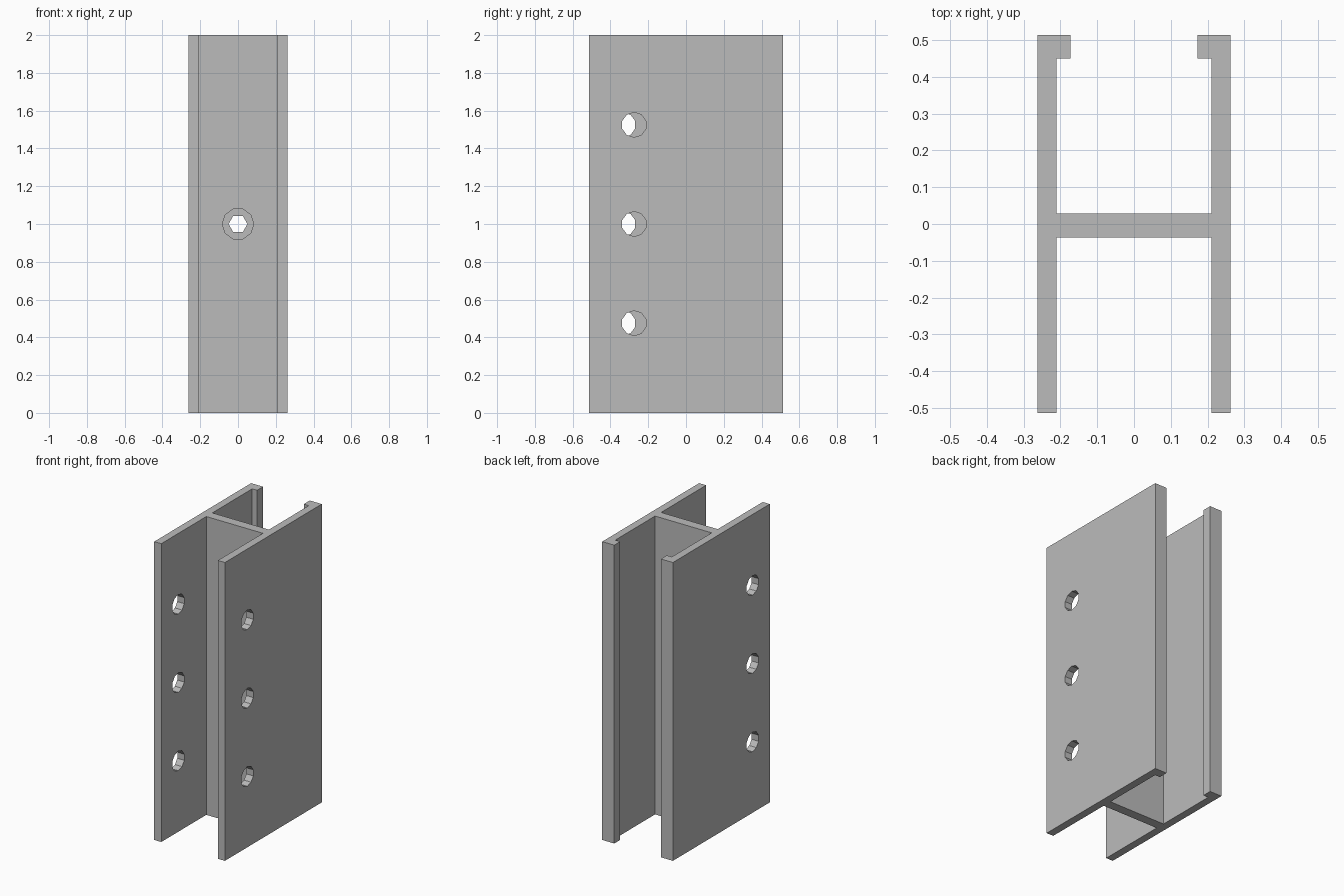
import bpy
import bmesh
import math
from mathutils import Matrix

cube = bpy.data.objects.get("Cube")
if cube:
    bpy.data.objects.remove(cube, do_unlink=True)

HEIGHT = 2.0
OUTER, INNER, LIP = 0.262, 0.21, 0.173       # half widths
FRONT, BACK, LIP_Y = -0.513, 0.513, 0.45
WEB_FRONT, WEB_BACK = -0.036, 0.028

grey = bpy.data.materials.new("plain grey")
grey.use_nodes = True
colour = (0.5, 0.5, 0.5, 1)
grey.diffuse_color = colour
grey.node_tree.nodes["Principled BSDF"].inputs["Base Color"].default_value = colour


def make_object(name, bm):
    bmesh.ops.recalc_face_normals(bm, faces=bm.faces)
    mesh = bpy.data.meshes.new(name)
    bm.to_mesh(mesh)
    bm.free()
    mesh.materials.append(grey)
    obj = bpy.data.objects.new(name, mesh)
    bpy.context.collection.objects.link(obj)
    return obj


def cut_hole(target, axis, sides, radius, length, centre):
    """Bore a faceted hole along x or y through the target."""
    turn = Matrix.Rotation(math.pi / 2, 4, "Y" if axis == "x" else "X")
    bm = bmesh.new()
    bmesh.ops.create_cone(bm, cap_ends=True, segments=sides, radius1=radius,
                          radius2=radius, depth=length)
    # put a corner on the cylinder's own x axis before turning it
    first = bm.verts[:][0].co
    spin = Matrix.Rotation(-math.atan2(first.y, first.x), 4, "Z")
    bm.transform(Matrix.Translation(centre) @ turn @ spin)
    cutter = make_object("hole_cutter", bm)
    cutter.hide_render = True
    mod = target.modifiers.new("hole", "BOOLEAN")
    mod.operation = "DIFFERENCE"
    mod.solver = "EXACT"
    mod.object = cutter
    bpy.context.view_layer.objects.active = target
    bpy.ops.object.modifier_apply(modifier=mod.name)
    bpy.data.objects.remove(cutter, do_unlink=True)


# H-shaped channel: half profile mirrored and extruded upwards
half = [(INNER, WEB_FRONT), (INNER, FRONT), (OUTER, FRONT), (OUTER, BACK),
        (LIP, BACK), (LIP, LIP_Y), (INNER, LIP_Y), (INNER, WEB_BACK)]
outline = half + [(-x, y) for x, y in reversed(half)]
bm = bmesh.new()
base = bm.faces.new([bm.verts.new((x, y, 0)) for x, y in outline])
top = bmesh.ops.extrude_face_region(bm, geom=[base])["geom"]
bmesh.ops.translate(bm, vec=(0, 0, HEIGHT),
                    verts=[v for v in top if isinstance(v, bmesh.types.BMVert)])
channel = make_object("h_channel", bm)

# Three side holes in each flange, staggered between the two flanges
for side, y in ((1, -0.275), (-1, -0.332)):
    for z in (0.475, 1.0, 1.525):
        cut_hole(channel, "x", 10, 0.066, 0.12, (side * (OUTER + INNER) / 2, y, z))

# Counterbored screw hole in the web
cut_hole(channel, "y", 10, 0.083, 0.06, (0, WEB_FRONT, HEIGHT / 2))
cut_hole(channel, "y", 6, 0.05, 0.2, (0, 0, HEIGHT / 2))
